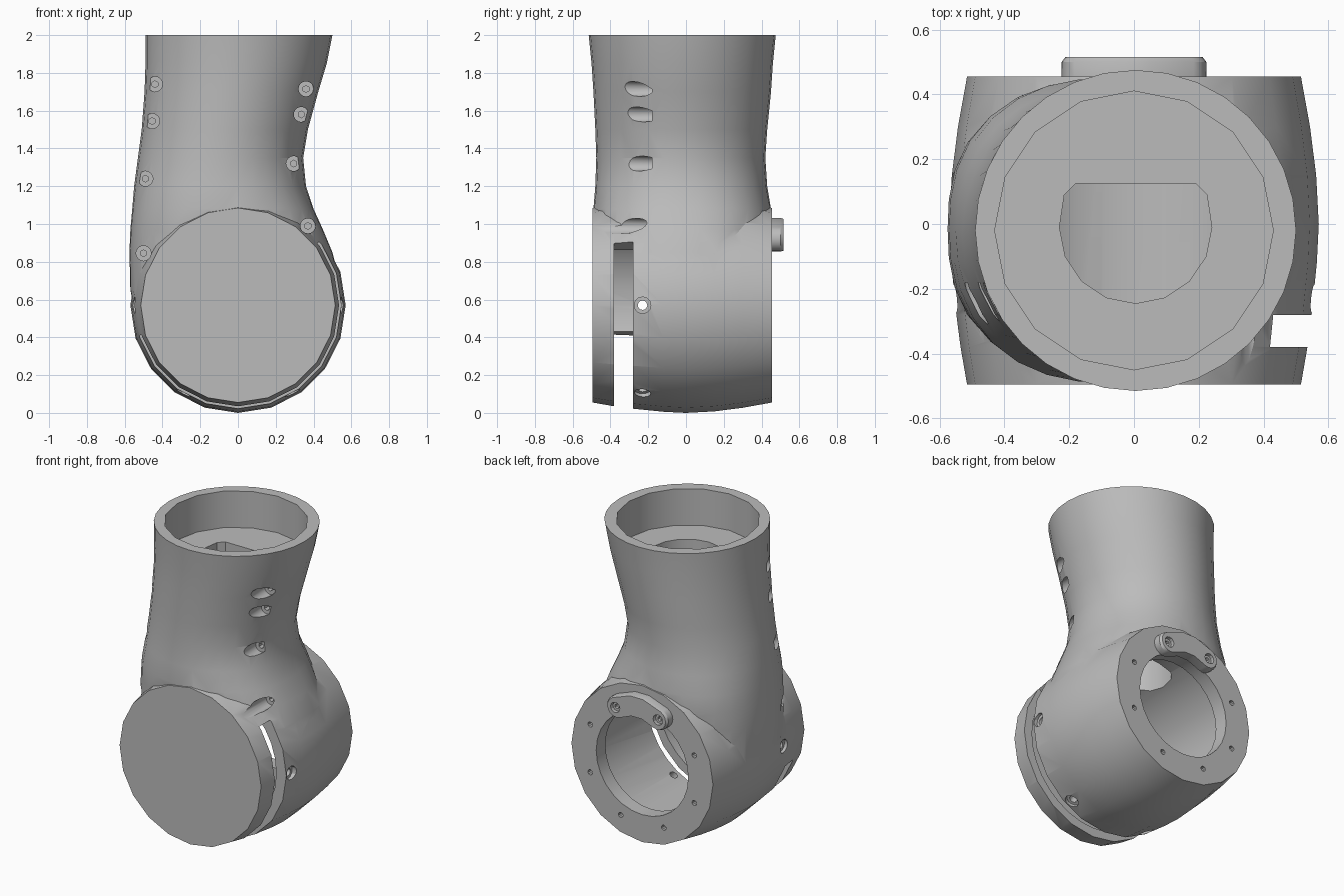
import bpy, bmesh
from math import sin, cos, pi, radians
from mathutils import Vector, Matrix

cube = bpy.data.objects.get("Cube")
if cube:
    bpy.data.objects.remove(cube, do_unlink=True)

HUB = 0.57          # height of the barrel axis
Y_AXIS = Vector((0, 1, 0))


def material(name, rgb):
    mat = bpy.data.materials.new(name)
    mat.use_nodes = True
    mat.diffuse_color = (*rgb, 1)
    mat.node_tree.nodes["Principled BSDF"].inputs["Base Color"].default_value = (*rgb, 1)
    return mat


GREY = material("plain grey", (0.5, 0.5, 0.5))


def finish(name, bm):
    bmesh.ops.recalc_face_normals(bm, faces=bm.faces)
    mesh = bpy.data.meshes.new(name)
    bm.to_mesh(mesh)
    bm.free()
    mesh.materials.append(GREY)
    obj = bpy.data.objects.new(name, mesh)
    bpy.context.collection.objects.link(obj)
    return obj


def loft(name, rings):
    """Closed skin through rings of equal point count."""
    bm = bmesh.new()
    rows = [[bm.verts.new(p) for p in ring] for ring in rings]
    for a, b in zip(rows, rows[1:]):
        for i in range(len(a)):
            j = (i + 1) % len(a)
            bm.faces.new((a[i], a[j], b[j], b[i]))
    bm.faces.new(rows[0])
    bm.faces.new(rows[-1])
    return finish(name, bm)


def rod(name, start, end, radius, sides=16):
    start, end = Vector(start), Vector(end)
    turn = (end - start).to_track_quat('Z', 'Y').to_matrix().to_4x4()
    bm = bmesh.new()
    bmesh.ops.create_cone(bm, cap_ends=True, segments=sides, radius1=radius, radius2=radius,
                          depth=(end - start).length,
                          matrix=Matrix.Translation((start + end) / 2) @ turn)
    return finish(name, bm)


def rod_y(name, x, z, y0, y1, radius, sides=16):
    return rod(name, (x, y0, z), (x, y1, z), radius, sides)


def combine(obj, others, operation='DIFFERENCE'):
    """Apply booleans one by one and remove the tools."""
    bpy.context.view_layer.objects.active = obj
    for other in others:
        mod = obj.modifiers.new("cut", 'BOOLEAN')
        mod.operation, mod.solver, mod.object = operation, 'EXACT', other
        bpy.ops.object.modifier_apply(modifier=mod.name)
        bpy.data.objects.remove(other, do_unlink=True)


def smooth(obj, angle=30):
    bpy.ops.object.select_all(action='DESELECT')
    obj.select_set(True)
    bpy.context.view_layer.objects.active = obj
    bpy.ops.object.shade_smooth_by_angle(angle=radians(angle))


def section(z, x0, x1, y0, y1, n, count=32):
    """Superellipse ring, rounder for n near 2 and boxier above."""
    ring = []
    for i in range(count):
        a = 2 * pi * i / count
        c, s = cos(a), sin(a)
        k = (abs(c) ** n + abs(s) ** n) ** (-1 / n)
        ring.append(((x0 + x1) / 2 + (x1 - x0) / 2 * c * k,
                     (y0 + y1) / 2 + (y1 - y0) / 2 * s * k, z))
    return ring


# Upright neck that flares into the barrel
housing = loft("joint_housing", [section(*row) for row in (
    (.5, -.54, .53, -.44, .4, 3), (.65, -.57, .55, -.45, .42, 2.8),
    (.85, -.575, .5, -.47, .44, 2.5), (.97, -.57, .45, -.48, .45, 2.4),
    (1.08, -.56, .4, -.49, .45, 2.3), (1.2, -.55, .36, -.48, .43, 2.1),
    (1.35, -.53, .345, -.475, .42, 2), (1.5, -.51, .37, -.48, .43, 2),
    (1.7, -.495, .425, -.49, .45, 2), (1.85, -.49, .47, -.5, .46, 2),
    (2, -.49, .5, -.515, .475, 2))])

# Barrel across the bottom, slightly bulged in the middle
profile = ((-.495, .515), (-.38, .535), (-.28, .548), (-.12, .564), (0, .57),
           (.15, .562), (.3, .543), (.455, .515))
barrel = loft("barrel", [[(r * cos(2 * pi * i / 20), y, HUB + r * sin(2 * pi * i / 20))
                          for i in range(20)] for y, r in profile])
combine(housing, [barrel], 'UNION')

# Barrel cavity, leaving two screw bosses and their shanks standing
cavity = rod_y("cavity", 0, HUB, -.45, .36, .475, 32)
bosses = ((-.5, .845), (.37, .99))
for x, z in bosses:
    combine(cavity, [rod_y("boss", x, z, -.6, -.15, .066),
                     rod_y("shank", x, z, -.2, .12, .04)])
cuts = [cavity, rod_y("rear_opening", 0, HUB, .3, .6, .335, 28)]

# Socket in the top and the flat-sided duct below it
cuts.append(rod("socket", (0, -.02, 1.76), (0, -.02, 2.2), .43, 16))
arc = [(.005 + .235 * cos(a), -.01 + .235 * sin(a))
       for a in (pi + pi * i / 8 for i in range(9))]
duct = arc + [(.225, .09), (.19, .125), (-.18, .125), (-.215, .09)]
cuts.append(loft("duct", [[(x, y, z) for x, y in duct] for z in (.7, 1.9)]))

# Long slot around the barrel near the front
bm = bmesh.new()
steps = 30
rows = []
for i in range(steps + 1):
    a = radians(38 - 201 * i / steps)
    rows.append([bm.verts.new((r * cos(a), y, HUB + r * sin(a)))
                 for r, y in ((.4, -.38), (.8, -.38), (.8, -.28), (.4, -.28))])
for a, b in zip(rows, rows[1:]):
    for i in range(4):
        j = (i + 1) % 4
        bm.faces.new((a[i], a[j], b[j], b[i]))
bm.faces.new(rows[0])
bm.faces.new(rows[-1])
cuts.append(finish("slot", bm))

# Counterbored screw holes on both sides of the front
screws = ((.36, 1.715), (.335, 1.58), (.295, 1.32), (-.44, 1.74), (-.455, 1.545),
          (-.49, 1.24)) + bosses
for x, z in screws:
    cuts.append(rod_y("counterbore", x, z, -.7, -.18, .04))
    cuts.append(rod_y("screw_socket", x, z, -.3, -.12, .018, 6))

# Radial screw holes around the barrel
for degrees in (0, -58, -122, 180):
    a = radians(degrees)
    out = Vector((cos(a), 0, sin(a)))
    base = Vector((0, -.23, HUB))
    cuts.append(rod("radial_hole", base + out * .4, base + out * .7, .025, 12))
    cuts.append(rod("radial_seat", base + out * .525, base + out * .7, .044, 12))

# Ring of threaded holes in the rear flange
for i in (0, 3, 4, 5, 6, 7):
    a = pi / 8 + i * pi / 4
    cuts.append(rod_y("flange_hole", .41 * cos(a), HUB + .41 * sin(a), .4, .6, .017, 10))
combine(housing, cuts)
smooth(housing)

# Bent clamp plate over the rear opening
ends = [(.155, .922, -115, 65), (-.155, .922, 115, 295)]
outline = []
for x, z, a0, a1 in ends:
    for i in range(9):
        a = radians(a0 + (a1 - a0) * i / 8)
        outline.append((x + .068 * cos(a), z + .068 * sin(a)))
    if x > 0:
        outline += [(.05, 1.032), (-.05, 1.032)]
outline += [(-.04, .895), (.04, .895)]
plate = loft("clamp_plate", [[(x * k, y, .94 + (z - .94) * k) for x, z in outline]
                             for y, k in ((.45, 1), (.5, 1), (.515, .95))])
combine(plate, [rod_y("plate_hole", x, .922, .47, .6, .034, 12) for x in (-.155, .155)])
smooth(plate, 25)

# Socket screws sunk in the clamp plate
for side, x in (("left", .155), ("right", -.155)):
    screw = rod_y("plate_screw_" + side, x, .922, .46, .495, .03, 12)
    combine(screw, [rod_y("hex", x, .922, .475, .6, .016, 6)])
    smooth(screw)
